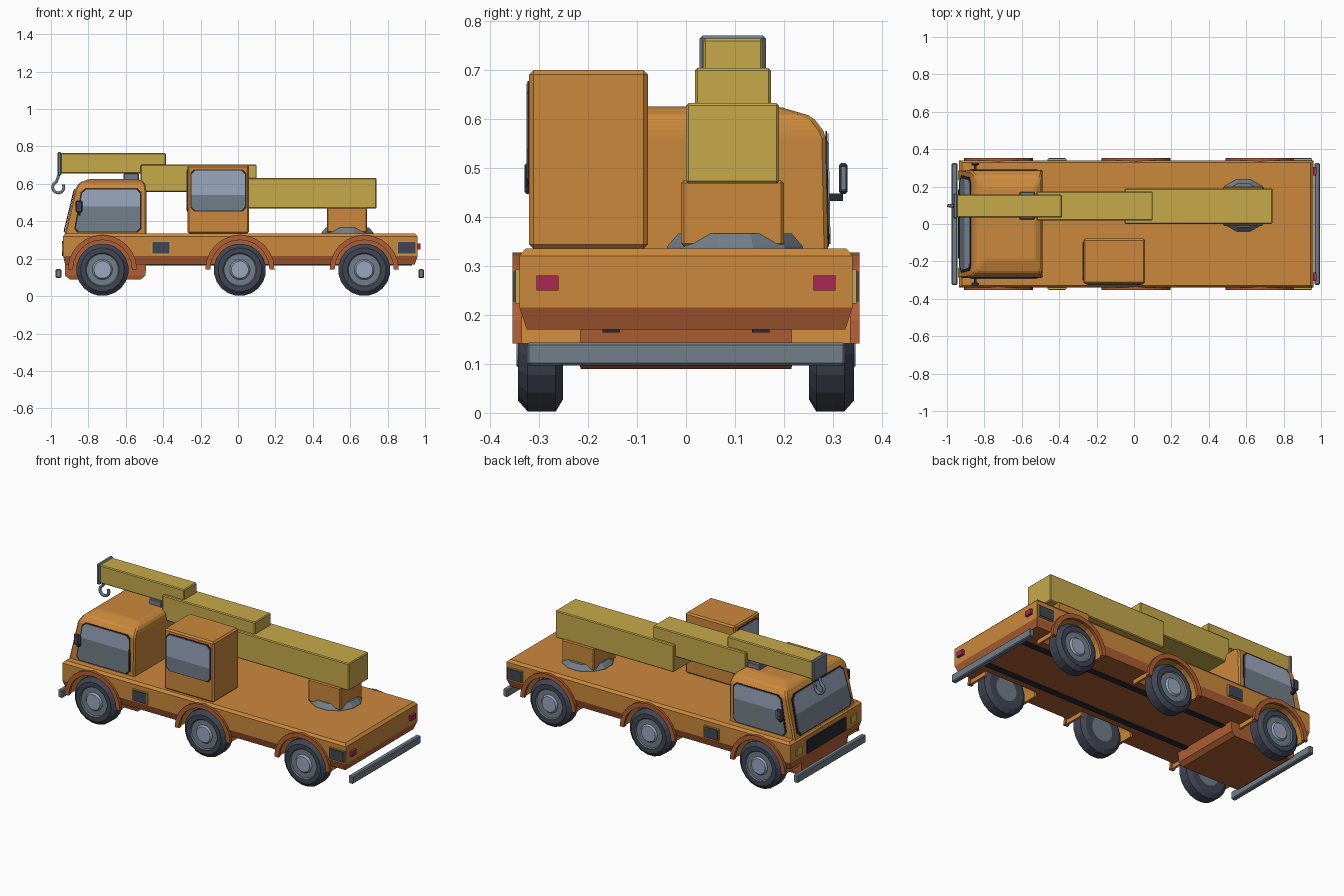
import bpy, bmesh, math
from mathutils import Vector

if "Cube" in bpy.data.objects:
    bpy.data.objects.remove(bpy.data.objects["Cube"])


def material(name, rgb):
    m = bpy.data.materials.new(name)
    m.diffuse_color = (*rgb, 1)
    m.use_nodes = True
    m.node_tree.nodes["Principled BSDF"].inputs["Base Color"].default_value = m.diffuse_color
    return m


ORANGE = material("orange_paint", (0.60, 0.25, 0.045))
BROWN = material("rust_brown", (0.43, 0.115, 0.035))
YELLOW = material("boom_yellow", (0.57, 0.40, 0.07))
LIGHT = material("light_steel", (0.33, 0.39, 0.52))
STEEL = material("mid_steel", (0.17, 0.21, 0.25))
SLATE = material("dark_slate", (0.053, 0.061, 0.09))
BLACK = material("black", (0.021, 0.023, 0.032))
RED = material("lamp_red", (0.40, 0.021, 0.09))


def finish(name, bm, mats, smooth=False):
    bmesh.ops.recalc_face_normals(bm, faces=bm.faces)
    me = bpy.data.meshes.new(name)
    bm.to_mesh(me)
    bm.free()
    for m in mats:
        me.materials.append(m)
    ob = bpy.data.objects.new(name, me)
    bpy.context.collection.objects.link(ob)
    return ob


def bevel(bm, w):
    if w:
        bmesh.ops.bevel(bm, geom=bm.edges[:], offset=w, segments=1, affect='EDGES', profile=0.5)


def box(name, x, y, z, mat, w=0.0):
    bm = bmesh.new()
    bmesh.ops.create_cube(bm, size=1)
    for v in bm.verts:
        v.co = [(a + b) / 2 + c * (b - a) for (a, b), c in zip((x, y, z), v.co)]
    bevel(bm, w)
    return finish(name, bm, [mat])


def loft(name, levels, mats, rule=None, w=0.0):
    """Stack of rectangles (z, x0, x1, half width) joined into a solid."""
    bm = bmesh.new()
    rings = [[bm.verts.new(p) for p in ((a, -h, z), (b, -h, z), (b, h, z), (a, h, z))]
             for z, a, b, h in levels]
    for r, s in zip(rings, rings[1:]):
        for i in range(4):
            bm.faces.new((r[i], r[(i + 1) % 4], s[(i + 1) % 4], s[i]))
    bm.faces.new(rings[0])
    bm.faces.new(rings[-1])
    bevel(bm, w)
    if rule:
        for f in bm.faces:
            f.material_index = rule(f.calc_center_median())
    return finish(name, bm, mats)


def plate(name, pts, normal, mats, cut=0.06, thick=0.006, split=None):
    """Thin panel with clipped corners; faces above split use the second colour."""
    pts = [Vector(p) for p in pts]
    out = []
    for i, p in enumerate(pts):
        for q in (pts[i - 1], pts[(i + 1) % len(pts)]):
            out.append(p + (q - p).normalized() * cut)
    n = Vector(normal).normalized() * thick
    bm = bmesh.new()
    f = bm.faces.new([bm.verts.new(p) for p in out])
    r = bmesh.ops.extrude_face_region(bm, geom=[f])
    for v in r["geom"]:
        if isinstance(v, bmesh.types.BMVert):
            v.co += n
    if split:
        bmesh.ops.bisect_plane(bm, geom=bm.verts[:] + bm.edges[:] + bm.faces[:],
                               plane_co=(0, 0, split), plane_no=(0, 0, 1))
        for f in bm.faces:
            f.material_index = int(f.calc_center_median().z > split)
    return finish(name, bm, mats)


def window(name, pts, normal, split, cut=0.02):
    """Black seal with a two-tone pane on top."""
    c = sum((Vector(p) for p in pts), Vector()) / len(pts)
    plate(name + "_seal", [c + (Vector(p) - c) * 1.05 for p in pts], normal, [BLACK], cut, 0.003)
    plate(name + "_glass", pts, normal, [STEEL, LIGHT], cut, 0.006, split)


def lathe(name, profile, centre, axis, mats, n=20):
    """Spin (offset along axis, radius, colour index) points around y or z."""
    bm = bmesh.new()
    rings = []
    for o, r, _ in profile:
        ring = []
        for k in range(n):
            a = 2 * math.pi * (k + 0.5) / n
            c, s = r * math.cos(a), r * math.sin(a)
            d = Vector((c, o, s)) if axis == 'y' else Vector((c, s, o))
            ring.append(bm.verts.new(Vector(centre) + d))
        rings.append(ring)
    for r, s, p in zip(rings, rings[1:], profile[1:]):
        for k in range(n):
            bm.faces.new((r[k], r[(k + 1) % n], s[(k + 1) % n], s[k])).material_index = p[2]
    bm.faces.new(rings[0]).material_index = profile[0][2]
    bm.faces.new(rings[-1]).material_index = profile[-1][2]
    return finish(name, bm, mats)


def arch(name, x, y0, y1, r0, r1, mat, n=12):
    """Half ring over a wheel."""
    bm = bmesh.new()
    rows = []
    for k in range(n + 1):
        a = math.pi * k / n
        rows.append([bm.verts.new((x + r * math.cos(a), y, 0.142 + r * math.sin(a)))
                     for r, y in ((r0, y0), (r1, y0), (r1, y1), (r0, y1))])
    for r, s in zip(rows, rows[1:]):
        for i in range(4):
            bm.faces.new((r[i], r[(i + 1) % 4], s[(i + 1) % 4], s[i]))
    bm.faces.new(rows[0])
    bm.faces.new(rows[-1])
    return finish(name, bm, [mat])


AXLES = (-0.725, 0.01, 0.675)
SIDES = ((-1, "right"), (1, "left"))

# Flatbed body with brown skirt
body = loft("body", [(0.17, -0.925, 0.945, 0.325), (0.215, -0.935, 0.96, 0.34),
                     (0.32, -0.935, 0.96, 0.34), (0.335, -0.92, 0.945, 0.328)],
            [BROWN, ORANGE], lambda c: int(c.z > 0.215))

# Wheel wells, arches and wheels
tyre = [(-0.045, 0.07, 1), (-0.045, 0.115, 0), (-0.03, 0.14, 0), (0.027, 0.14, 0), (0.047, 0.117, 0),
        (0.047, 0.09, 0), (0.04, 0.085, 1), (0.04, 0.054, 1), (0.05, 0.046, 2)]
for i, x in enumerate(AXLES):
    for s, side in SIDES:
        tag = f"{side}_{i + 1}"
        cutter = lathe("well_cutter", [(-0.085, 0.178, 0), (0.1, 0.178, 0)],
                       (x, s * 0.3 + (0 if s > 0 else -0.015), 0.142), 'y', [BROWN], 24)
        cutter.hide_render = True
        mod = body.modifiers.new("well", 'BOOLEAN')
        mod.operation, mod.object = 'DIFFERENCE', cutter
        bpy.context.view_layer.objects.active = body
        bpy.ops.object.modifier_apply(modifier=mod.name)
        bpy.data.objects.remove(cutter)
        arch("fender_" + tag, x, s * 0.215, s * 0.345, 0.166, 0.18, ORANGE)
        arch("arch_lip_" + tag, x, s * 0.335, s * 0.354, 0.158, 0.185, BROWN)
        lathe("wheel_" + tag, [(s * o, r, m) for o, r, m in tyre], (x, s * 0.296, 0.141), 'y',
              [SLATE, STEEL, LIGHT])

# Chassis rails and bumpers
for s, side in SIDES:
    y = sorted((s * 0.135, s * 0.17))
    box("chassis_rail_" + side, (-0.9, 0.93), y, (0.164, 0.18), BLACK)
box("front_bumper", (-0.975, -0.945), (-0.325, 0.325), (0.097, 0.144), STEEL, 0.005)
box("rear_bumper", (0.965, 0.995), (-0.325, 0.325), (0.097, 0.144), STEEL, 0.005)

# Driver cab: lower box, shell and glazing
loft("cab_floor", [(0.09, -0.90, -0.52, 0.215), (0.11, -0.925, -0.495, 0.22), (0.18, -0.925, -0.49, 0.22)], [BROWN])
loft("cab_shell", [(0.32, -0.93, -0.49, 0.29), (0.57, -0.872, -0.49, 0.285),
                   (0.605, -0.85, -0.497, 0.258), (0.625, -0.80, -0.53, 0.19)], [ORANGE], w=0.008)
window("windshield", [(-0.9265, -0.25, 0.345), (-0.9265, 0.25, 0.345),
                      (-0.8735, 0.235, 0.567), (-0.8735, -0.235, 0.567)], (-1, 0, 0.23), 0.46, 0.025)
for s, side in SIDES:
    window("side_window_" + side, [(-0.87, s * 0.289, 0.345), (-0.525, s * 0.289, 0.345),
                                   (-0.525, s * 0.285, 0.57), (-0.83, s * 0.285, 0.57)], (0, s, 0), 0.48)
    # Mirrors, headlights and tail lamps
    y = sorted((s * 0.312, s * 0.33))
    box("mirror_" + side, (-0.868, -0.832), y, (0.447, 0.51), SLATE, 0.005)
    box("mirror_glass_" + side, (-0.833, -0.828), sorted((s * 0.316, s * 0.327)), (0.455, 0.503), STEEL)
    box("mirror_arm_" + side, (-0.855, -0.842), sorted((s * 0.285, s * 0.32)), (0.432, 0.448), BLACK)
    box("headlight_" + side, (-0.942, -0.93), sorted((s * 0.235, s * 0.285)), (0.235, 0.28), YELLOW)
    box("tail_lamp_" + side, (0.955, 0.975), sorted((s * 0.26, s * 0.305)), (0.25, 0.28), RED)
    # Side lockers: yellow frame with dark lid
    for x, nm in ((-0.412, "front"), (0.902, "rear")):
        box(f"locker_{nm}_{side}", (x - 0.05, x + 0.05), sorted((s * 0.333, s * 0.348)), (0.223, 0.293), YELLOW)
        box(f"locker_lid_{nm}_{side}", (x - 0.046, x + 0.046), sorted((s * 0.345, s * 0.352)),
            (0.227, 0.289), SLATE)
box("grille", (-0.942, -0.93), (-0.185, 0.185), (0.215, 0.295), BLACK)

# Operator cabin with side and front windows
box("operator_cabin", (-0.27, 0.06), (-0.32, -0.078), (0.335, 0.70), ORANGE, 0.009)
window("cabin_side_window", [(-0.248, -0.32, 0.458), (0.038, -0.32, 0.458),
                             (0.038, -0.32, 0.672), (-0.248, -0.32, 0.672)], (0, -1, 0), 0.54)
window("cabin_front_window", [(-0.27, -0.30, 0.458), (-0.27, -0.10, 0.458),
                              (-0.27, -0.10, 0.672), (-0.27, -0.30, 0.672)], (-1, 0, 0), 0.54)

# Turntable, pedestal and telescopic boom
lathe("turntable", [(0.33, 0.145, 0), (0.34, 0.143, 0), (0.366, 0.12, 0)], (0.585, 0.1, 0), 'z', [STEEL], 12)
box("pedestal", (0.475, 0.69), (-0.01, 0.2), (0.34, 0.475), ORANGE, 0.006)
box("boom_base", (-0.05, 0.74), (0.0, 0.19), (0.468, 0.632), YELLOW, 0.005)
box("boom_middle", (-0.52, 0.10), (0.018, 0.173), (0.556, 0.704), YELLOW, 0.005)
box("boom_tip", (-0.955, -0.385), (0.035, 0.157), (0.655, 0.764), YELLOW, 0.005)
box("boom_end_plate", (-0.966, -0.944), (0.028, 0.163), (0.645, 0.77), STEEL, 0.006)
box("boom_rest", (-0.612, -0.53), (0.025, 0.172), (0.615, 0.656), STEEL, 0.004)

# Hook hanging from the boom tip
curve = bpy.data.curves.new("hook_path", 'CURVE')
curve.dimensions = '3D'
curve.bevel_depth, curve.bevel_resolution = 0.009, 1
path = [(-0.955, 0.66), (-0.962, 0.635), (-0.972, 0.61)]
path += [(-0.961 + 0.03 * math.cos(a), 0.582 + 0.03 * math.sin(a))
         for a in (math.radians(120 + 30 * k) for k in range(10))]
spline = curve.splines.new('POLY')
spline.points.add(len(path) - 1)
for p, (x, z) in zip(spline.points, path):
    p.co = (x, 0.098, z, 1)
curve.use_fill_caps = True
curve.materials.append(STEEL)
hook = bpy.data.objects.new("hook", curve)
bpy.context.collection.objects.link(hook)
